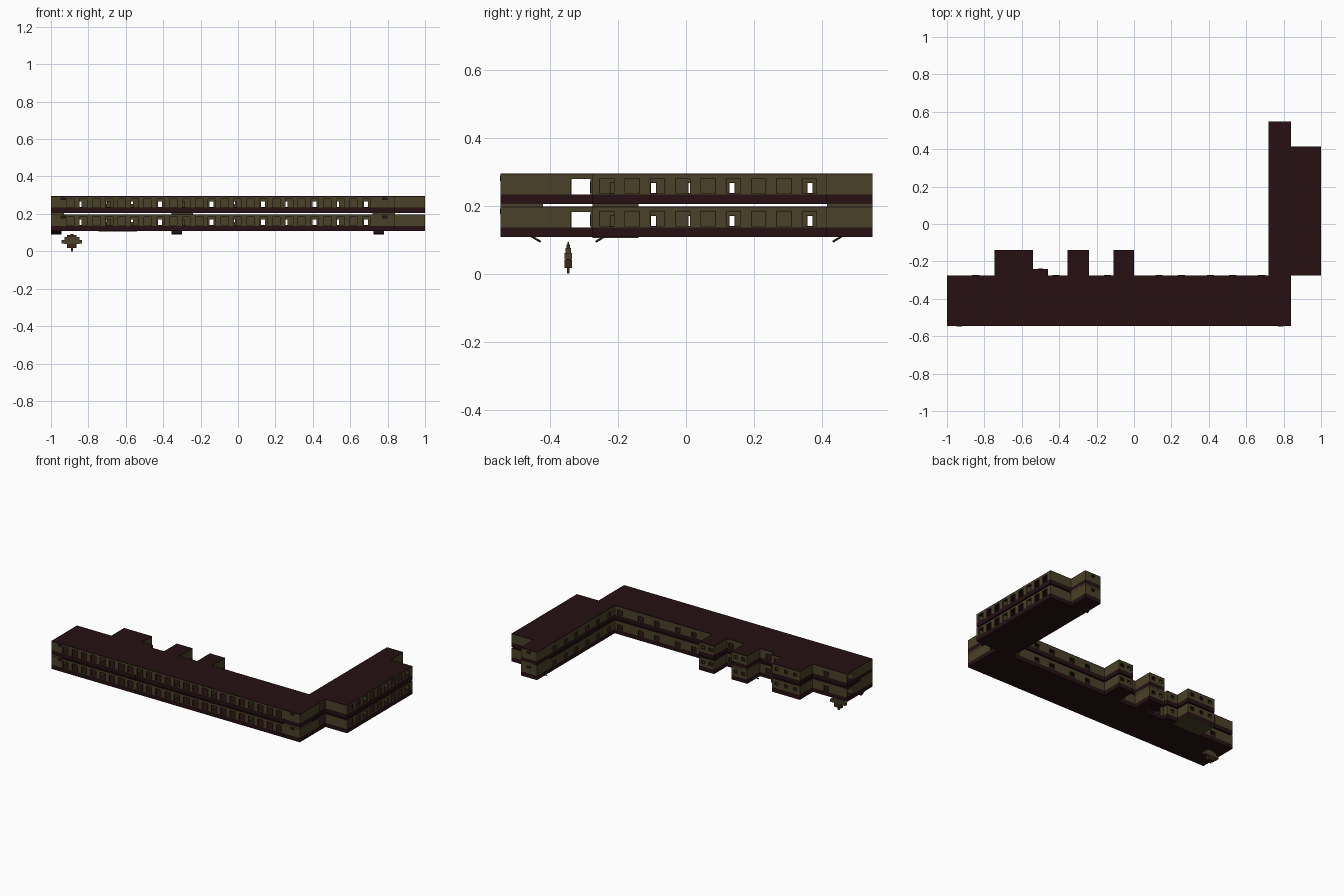
import bpy, bmesh
from mathutils import Matrix, Vector

cube = bpy.data.objects.get("Cube")
if cube:
    bpy.data.objects.remove(cube, do_unlink=True)


def material(name, rgb):
    m = bpy.data.materials.new(name)
    m.use_nodes = True
    m.diffuse_color = (*rgb, 1)
    m.node_tree.nodes["Principled BSDF"].inputs["Base Color"].default_value = (*rgb, 1)
    return m


OLIVE = material("olive wall", (0.066, 0.053, 0.021))
MAROON = material("maroon slab", (0.019, 0.005, 0.006))
BROWN = material("brown frame", (0.045, 0.022, 0.008))
DARK = material("dark vent", (0.012, 0.006, 0.005))
parts = {}


def box(part, mat, x0, x1, y0, y1, z0, z1, tilt=0):
    """Add a box, by its limits, to a named part."""
    bm = parts.setdefault((part, mat), bmesh.new())
    centre = Vector((x0 + x1, y0 + y1, z0 + z1)) / 2
    size = Matrix.Diagonal((x1 - x0, y1 - y0, z1 - z0, 1))
    bmesh.ops.create_cube(bm, size=1, matrix=Matrix.Translation(centre)
                          @ Matrix.Rotation(tilt, 4, "X") @ size)


def panel(part, mat, axis, c, t, a, b, z0, z1):
    """Upright panel of thickness t running from a to b along an axis."""
    if b - a < 1e-4 or z1 - z0 < 1e-4:
        return
    if axis == "x":
        box(part, mat, a, b, c - t / 2, c + t / 2, z0, z1)
    else:
        box(part, mat, c - t / 2, c + t / 2, a, b, z0, z1)


def wall(part, axis, c, a, b, z0, z1, holes=(), framed=True):
    """Wall with rectangular openings given as (start, end, low, high)."""
    t, f, at = 0.006, 0.0025, a
    for s, e, lo, hi in sorted(holes):
        panel(part, OLIVE, axis, c, t, at, s, z0, z1)
        panel(part, OLIVE, axis, c, t, s, e, z0, z0 + lo)
        panel(part, OLIVE, axis, c, t, s, e, z0 + hi, z1)
        if framed:
            for p, q in ((s, s + f), (e - f, e)):
                panel(part + "_frames", BROWN, axis, c, t + 0.002, p, q, z0 + lo, z0 + hi)
            panel(part + "_frames", BROWN, axis, c, t + 0.002, s, e, z0 + hi - f, z0 + hi)
        at = e
    panel(part, OLIVE, axis, c, t, at, b, z0, z1)


def row(a, b, n, width, lo, hi):
    """Evenly spaced openings between a and b."""
    step = (b - a) / n
    mids = [a + step * (i + 0.5) for i in range(n)]
    return [(m - width / 2, m + width / 2, lo, hi) for m in mids]


# Plan: wings and rear blocks as x0, x1, y0, y1
WEST, EAST, FRONT, YARD, NORTH = -1.0, 0.84, -0.545, -0.275, 0.548
INNER, OUTER, ROOM_END, HALL = 0.72, 1.0, 0.415, -0.34
main_wing = (WEST, EAST, FRONT, YARD)
side_hall = (INNER, EAST, YARD, NORTH)
side_rooms = (EAST, OUTER, YARD, ROOM_END)
washrooms = (-0.745, -0.54, YARD, -0.14)
store = (-0.54, -0.46, YARD, -0.24)
rear_stair = (-0.355, -0.24, YARD, -0.14)
rear_office = (-0.11, 0.0, YARD, -0.14)
rear_blocks = (washrooms, store, rear_stair, rear_office)
dividers = [-0.93 + 0.275 * i for i in range(7)]
side_dividers = [YARD + 0.23 * i for i in range(4)]
T = 0.003

for level, base in (("lower", 0.108), ("upper", 0.205)):
    z0, z1, top = base + 0.028, base + 0.086, base + 0.09
    tall = (0.002, 0.049)
    door = (0.0, 0.036)

    # Floor slabs and roof plates
    for r in (main_wing, side_hall, side_rooms) + rear_blocks:
        box(level + "_floor", MAROON, *r, base, z0)
        box(level + "_roof", MAROON, *r, z1, top)

    # Street side with classroom windows
    wall(level + "_front_wall", "x", FRONT + T, WEST, EAST, z0, z1,
         row(dividers[0], dividers[-1], 24, 0.045, *tall))
    for x in (-0.935, 0.785):
        box(level + "_front_vents", DARK, x - 0.015, x + 0.015,
            FRONT - 0.002, FRONT + 0.002, z1 - 0.018, z1 - 0.002)

    # End walls pierced by the long hallway
    opening = [(HALL, YARD - 0.006, 0.0, 0.046)]
    wall(level + "_west_end", "y", WEST + T, FRONT, YARD, z0, z1, opening, False)
    wall(level + "_east_end", "y", EAST - T, FRONT, YARD, z0, z1, opening, False)

    # Classroom partitions and hallway wall with paired doors
    doors = []
    for i, x in enumerate(dividers):
        panel(level + "_partitions", OLIVE, "y", x, 0.005, FRONT, HALL, z0, z1)
        if i:
            doors.append((x - 0.05, x - 0.023, *door))
        if i < len(dividers) - 1:
            doors.append((x + 0.07, x + 0.097, *door))
    wall(level + "_hall_wall", "x", HALL, WEST, INNER, z0, z1, doors)

    # Courtyard wall with windows across from the doors
    wall(level + "_yard_wall", "x", YARD - T, WEST, INNER, z0, z1,
         [(s - 0.006, e + 0.006, 0.004, 0.038) for s, e, lo, hi in doors])

    # Side wing: outer windows, inner hall wall, courtyard wall
    wall(level + "_side_outer_wall", "y", OUTER - T, YARD, ROOM_END, z0, z1,
         row(-0.27, 0.40, 9, 0.046, *tall))
    side_doors = []
    for i, y in enumerate(side_dividers):
        if i:
            side_doors.append((y - 0.06, y - 0.04, *door))
        if i < len(side_dividers) - 1:
            side_doors.append((y + 0.05, y + 0.07, *door))
            panel(level + "_side_partitions", OLIVE, "x", y + T, 0.006, EAST, OUTER, z0, z1)
    panel(level + "_side_partitions", OLIVE, "x", ROOM_END - T, 0.006, EAST, OUTER, z0, z1)
    wall(level + "_side_hall_wall", "y", EAST - T, YARD, NORTH, z0, z1, side_doors)
    wall(level + "_side_yard_wall", "y", INNER + T, YARD, NORTH, z0, z1,
         [(s - 0.008, e + 0.008, 0.004, 0.038) for s, e, lo, hi in side_doors])
    wall(level + "_north_end", "x", NORTH - T, INNER, EAST, z0, z1,
         [(0.765, 0.795, 0.036, 0.052)])

    # Rear blocks on the courtyard side
    for x0, x1, y0, y1 in rear_blocks:
        name = level + "_rear_blocks"
        n = max(1, round((x1 - x0) / 0.07))
        wall(name, "x", y1 - T, x0, x1, z0, z1, row(x0, x1, n, 0.028, 0.02, 0.044))
        for x in (x0 + T, x1 - T):
            wall(name, "y", x, y0, y1, z0, z1)

    # Thin joints of the slab edge along the street
    for x in dividers[1:]:
        box(level + "_slab_joints", DARK, x - 0.001, x + 0.001,
            FRONT - 0.001, FRONT + 0.001, base, z0)

# Stairwell links between the two storeys
for r in ((WEST, -0.93, FRONT, -0.42), (INNER, EAST, FRONT, -0.42),
          rear_stair, (INNER, EAST, ROOM_END, NORTH)):
    box("stair_links", OLIVE, *r, 0.194, 0.21)

# Washroom underside
box("washroom_underside", OLIVE, *washrooms, 0.105, 0.1085)

# Entry steps hanging below the floor
for x, y, tilt in ((-0.973, -0.443, -0.55), (-0.328, -0.25, 0.55), (0.753, 0.447, 0.55)):
    box("entry_steps", MAROON, x - 0.028, x + 0.028, y - 0.018, y + 0.018,
        0.1, 0.106, tilt)

# Small stepped ornament below the west end
ox, oy = -0.888, -0.346
for half, depth, lo, hi in ((0.006, 0.004, 0.0, 0.02), (0.025, 0.011, 0.017, 0.04),
                            (0.055, 0.011, 0.042, 0.06), (0.04, 0.008, 0.04, 0.076),
                            (0.025, 0.005, 0.07, 0.086), (0.008, 0.002, 0.084, 0.093)):
    box("ornament", OLIVE if half > 0.03 else BROWN,
        ox - half, ox + half, oy - depth, oy + depth, lo, hi)

# Turn every part into an object
for (name, mat), bm in parts.items():
    mesh = bpy.data.meshes.new(name)
    bm.to_mesh(mesh)
    bm.free()
    mesh.materials.append(mat)
    bpy.context.collection.objects.link(bpy.data.objects.new(name, mesh))
